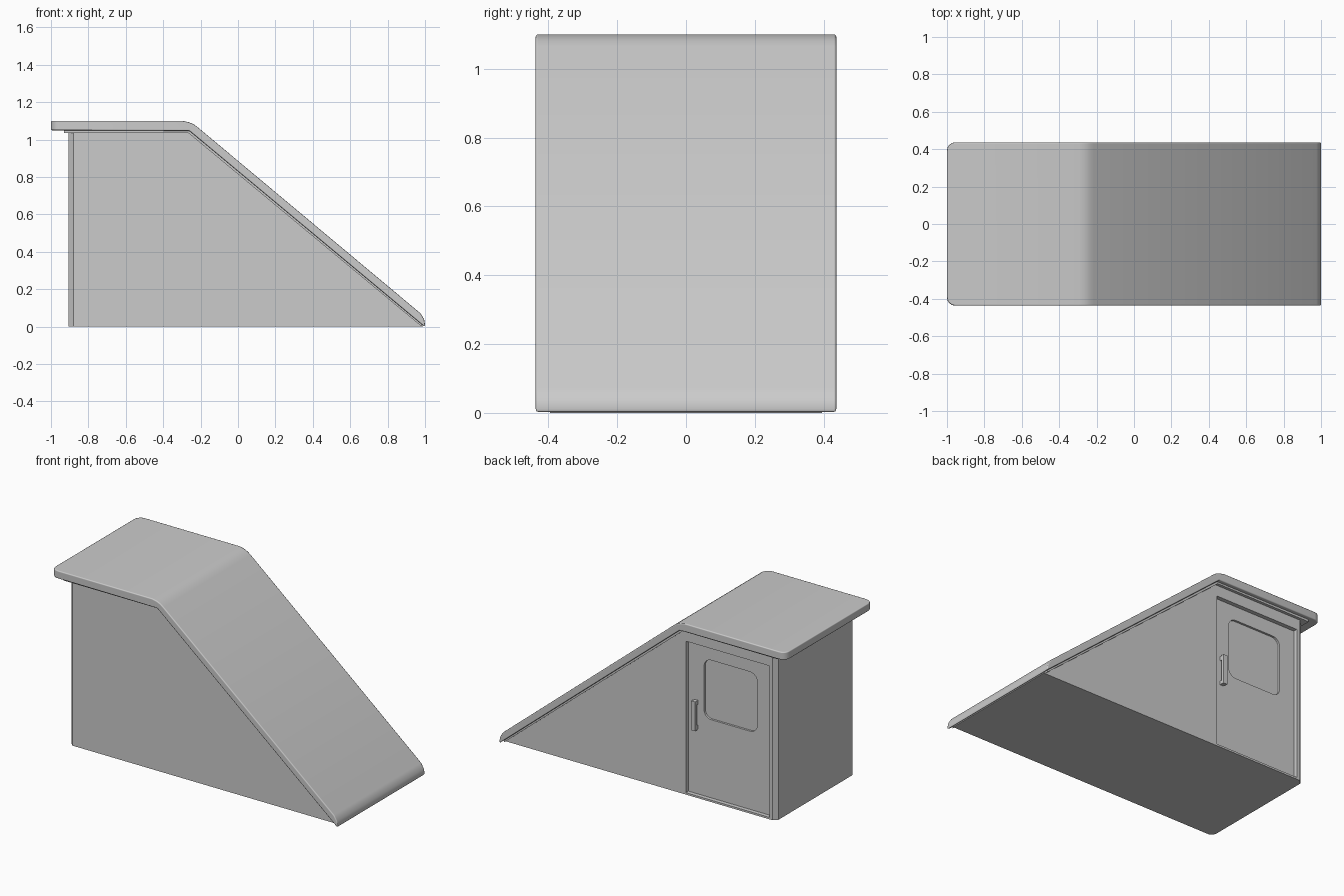
import bpy, bmesh, math

if "Cube" in bpy.data.objects:
    bpy.data.objects.remove(bpy.data.objects["Cube"])


def prism(name, profile, y0, y1):
    """Extrude an xz outline between two y positions."""
    bm = bmesh.new()
    a = [bm.verts.new((x, y0, z)) for x, z in profile]
    b = [bm.verts.new((x, y1, z)) for x, z in profile]
    n = len(profile)
    bm.faces.new(a)
    bm.faces.new(b[::-1])
    for i in range(n):
        j = (i + 1) % n
        bm.faces.new((a[i], b[i], b[j], a[j]))
    bmesh.ops.recalc_face_normals(bm, faces=bm.faces)
    me = bpy.data.meshes.new(name)
    bm.to_mesh(me)
    bm.free()
    ob = bpy.data.objects.new(name, me)
    bpy.context.collection.objects.link(ob)
    return ob


def activate(ob):
    bpy.ops.object.select_all(action='DESELECT')
    ob.select_set(True)
    bpy.context.view_layer.objects.active = ob


def bevel_edges(ob, test, width, segments):
    """Bevel only the edges picked by test(v1, v2)."""
    bm = bmesh.new()
    bm.from_mesh(ob.data)
    edges = [e for e in bm.edges if test(e.verts[0].co, e.verts[1].co)]
    bmesh.ops.bevel(bm, geom=edges, offset=width, offset_type='OFFSET',
                    segments=segments, profile=0.5, affect='EDGES')
    bm.to_mesh(ob.data)
    bm.free()


def soften(ob, width, segments=2):
    m = ob.modifiers.new("soft_edges", 'BEVEL')
    m.width, m.segments = width, segments
    m.limit_method, m.angle_limit = 'ANGLE', math.radians(35)
    m.harden_normals = True


def cut(ob, cutter):
    m = ob.modifiers.new("cut", 'BOOLEAN')
    m.operation, m.solver, m.object = 'DIFFERENCE', 'EXACT', cutter
    activate(ob)
    bpy.ops.object.modifier_apply(modifier=m.name)
    bpy.data.objects.remove(cutter)


def rect(x0, x1, z0, z1, r=0.0, steps=5):
    """Rectangle outline, optionally with round corners."""
    if r == 0:
        return [(x0, z0), (x1, z0), (x1, z1), (x0, z1)]
    pts = []
    corners = [(x1 - r, z1 - r), (x0 + r, z1 - r), (x0 + r, z0 + r), (x1 - r, z0 + r)]
    for k, (cx, cz) in enumerate(corners):
        for i in range(steps + 1):
            t = math.pi / 2 * (k + i / steps)
            pts.append((cx + r * math.cos(t), cz + r * math.sin(t)))
    return pts


WALL = 0.395   # half width of the walls
ROOF = 0.437   # half width of the roof
DOOR = 0.369   # outer face of the recessed door
OPENING = rect(-0.858, -0.275, 0.012, 0.968)

# Cabin walls with chamfered left corners
walls = prism("walls", [(-0.905, 0), (0.99, 0), (0.98, 0.03), (-0.252, 1.06), (-0.905, 1.06)],
              -WALL, WALL)
bevel_edges(walls, lambda p, q: p.x < -0.9 and q.x < -0.9 and abs(p.z - q.z) > 0.5, 0.025, 1)

# Doorway recess in the back wall
cut(walls, prism("doorway_cutter", OPENING, 0.33, 0.5))

# Door with sunken window
door = prism("door", OPENING, 0.325, DOOR)
cut(door, prism("window_cutter", rect(-0.755, -0.384, 0.505, 0.88, 0.05), DOOR - 0.013, 0.5))

# Door handle: upright grip on two stand-offs
prism("door_handle", rect(-0.345, -0.317, 0.42, 0.605), DOOR + 0.014, DOOR + 0.032)
for name, z in (("lower_handle_mount", 0.422), ("upper_handle_mount", 0.578)):
    prism(name, rect(-0.342, -0.320, z, z + 0.025), DOOR - 0.005, DOOR + 0.016)

# Trim strip under the roof
prism("roof_trim", [(-0.93, 1.036), (-0.266, 1.036), (0.98, 0.002), (0.98, 0.03),
                    (-0.252, 1.058), (-0.93, 1.058)], -WALL - 0.018, WALL + 0.018)

# Roof slab, flat and then sloping to the ground
roof = prism("roof", [(-1, 1.05), (-0.26, 1.047), (0.997, 0.0),
                      (1.0, 0.012), (0.995, 0.04), (0.975, 0.072),
                      (-0.215, 1.066), (-0.237, 1.082), (-0.262, 1.093), (-0.295, 1.1), (-1, 1.1)],
             -ROOF, ROOF)
bevel_edges(roof, lambda p, q: p.x < -0.99 and q.x < -0.99 and abs(p.y - q.y) < 0.01, 0.045, 4)
activate(roof)
bpy.ops.object.shade_smooth_by_angle(angle=math.radians(35))
soften(roof, 0.007)
